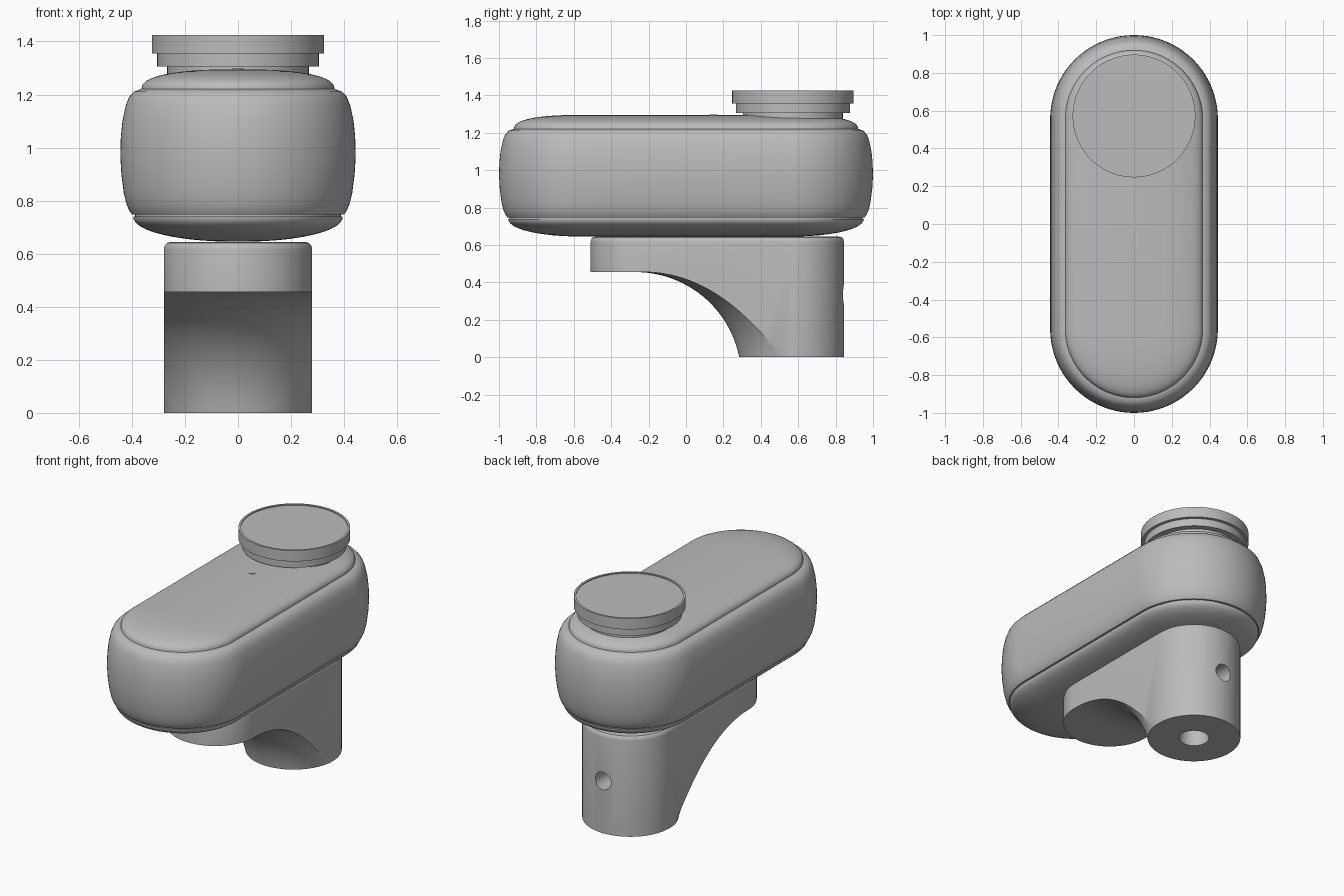
import bpy, bmesh, math
from mathutils import Matrix, Vector

cube = bpy.data.objects.get("Cube")
if cube:
    bpy.data.objects.remove(cube, do_unlink=True)

SIDES = 96
grey = bpy.data.materials.new("mid_grey")
grey.use_nodes = True
COLOUR = (0.5, 0.5, 0.5, 1)
grey.diffuse_color = COLOUR
grey.node_tree.nodes["Principled BSDF"].inputs["Base Color"].default_value = COLOUR


def finish(name, bm):
    """Turn a bmesh into a linked object in the shared colour."""
    bmesh.ops.recalc_face_normals(bm, faces=bm.faces)
    mesh = bpy.data.meshes.new(name)
    bm.to_mesh(mesh)
    bm.free()
    mesh.materials.append(grey)
    obj = bpy.data.objects.new(name, mesh)
    bpy.context.collection.objects.link(obj)
    return obj


def loft(name, profile, y=0.0, straight=0.0, closed=False):
    """Stack rounded-slot rings of (radius, height); straight=0 gives a lathe."""
    bm = bmesh.new()
    rings = []
    for r, z in profile:
        ring = []
        for i in range(SIDES):
            a = (i + 0.5) / SIDES * math.tau
            shift = math.copysign(straight, math.sin(a))
            ring.append(bm.verts.new((r * math.cos(a), y + shift + r * math.sin(a), z)))
        rings.append(ring)
    pairs = list(zip(rings, rings[1:]))
    if closed:
        pairs.append((rings[-1], rings[0]))
    else:
        bm.faces.new(rings[0])
        bm.faces.new(rings[-1])
    for low, high in pairs:
        for i in range(SIDES):
            j = (i + 1) % SIDES
            bm.faces.new((low[i], low[j], high[j], high[i]))
    return finish(name, bm)


def rod(name, radius, start, end):
    """Plain cylinder between two points."""
    start, end = Vector(start), Vector(end)
    axis = end - start
    turn = axis.to_track_quat('Z', 'Y').to_matrix().to_4x4()
    bm = bmesh.new()
    bmesh.ops.create_cone(bm, cap_ends=True, segments=32, radius1=radius, radius2=radius,
                          depth=axis.length,
                          matrix=Matrix.Translation((start + end) / 2) @ turn)
    return finish(name, bm)


def carve(obj, cutters):
    """Subtract cutters, bake the result and drop the helpers."""
    for cutter in cutters:
        cutter.hide_render = True
        mod = obj.modifiers.new("cut", 'BOOLEAN')
        mod.operation = 'DIFFERENCE'
        mod.solver = 'EXACT'
        mod.object = cutter
    graph = bpy.context.evaluated_depsgraph_get()
    baked = bpy.data.meshes.new_from_object(obj.evaluated_get(graph))
    obj.modifiers.clear()
    obj.data = baked
    for cutter in cutters:
        bpy.data.objects.remove(cutter, do_unlink=True)


def dome(radius, base, height, power, steps=16):
    """Squarish quarter-dome profile, from rim to crown."""
    points = []
    for i in range(steps + 1):
        a = i / steps * math.pi / 2 * 0.97
        points.append((radius * math.cos(a) ** (2 / power),
                       base + height * math.sin(a) ** (2 / power)))
    return points


# Main housing: lower pan, seam, bulged shell and domed lid
HALF = 0.556
pan = loft("lower_pan", dome(0.395, 0.74, -0.095, 2.1), straight=HALF)
seam = loft("housing_seam", [(0.388, 0.73), (0.388, 0.76)], straight=HALF)
shell = loft("housing_shell", [
    (0.40, 0.747), (0.41, 0.762), (0.42, 0.785), (0.431, 0.83), (0.44, 0.9),
    (0.444, 0.97), (0.442, 1.04), (0.436, 1.1), (0.423, 1.16), (0.41, 1.192),
    (0.392, 1.211), (0.367, 1.22)], straight=HALF)
lid = loft("housing_lid", dome(0.364, 1.218, 0.077, 2.5), straight=HALF)

# Stepped round knob with a shallow dished top
COLUMN_Y = 0.565
knob = loft("top_knob", [
    (0.267, 1.26), (0.267, 1.305), (0.305, 1.305), (0.305, 1.355),
    (0.325, 1.355), (0.325, 1.425), (0.312, 1.425), (0.312, 1.419)], y=0.572)

# Small indicator in front of the knob
indicator = rod("indicator_dot", 0.02, (0, 0.145, 1.28), (0, 0.145, 1.298))

# Stand: slot-shaped block swept away to a round column
stand = loft("stand", [(0.28, 0), (0.28, 0.615), (0.277, 0.63), (0.267, 0.641),
                       (0.25, 0.645)], y=0.1675, straight=0.3975)
ARC, ARC_X, ARC_Z = 0.566, 0.8355, -0.111
start = math.asin(-ARC_Z / ARC)
sweep = [(0.2805, -0.05)]
for i in range(25):
    a = start + (math.pi / 2 - start) * i / 24
    sweep.append((ARC_X - ARC * math.cos(a), ARC_Z + ARC * math.sin(a)))
sweep += [(1.3, 0.455), (1.3, -0.05)]
carve(stand, [
    loft("sweep_cutter", sweep, y=COLUMN_Y, closed=True),
    rod("bore_cutter", 0.09, (0, COLUMN_Y, -0.05), (0, COLUMN_Y, 0.45)),
    rod("screw_hole_cutter", 0.056, (0, COLUMN_Y, 0.335), (0, 1, 0.335)),
])

# Smooth shading with crisp edges
bpy.ops.object.select_all(action='DESELECT')
for obj in (pan, seam, shell, lid, knob, indicator, stand):
    obj.select_set(True)
bpy.context.view_layer.objects.active = stand
bpy.ops.object.shade_smooth_by_angle(angle=math.radians(32))
